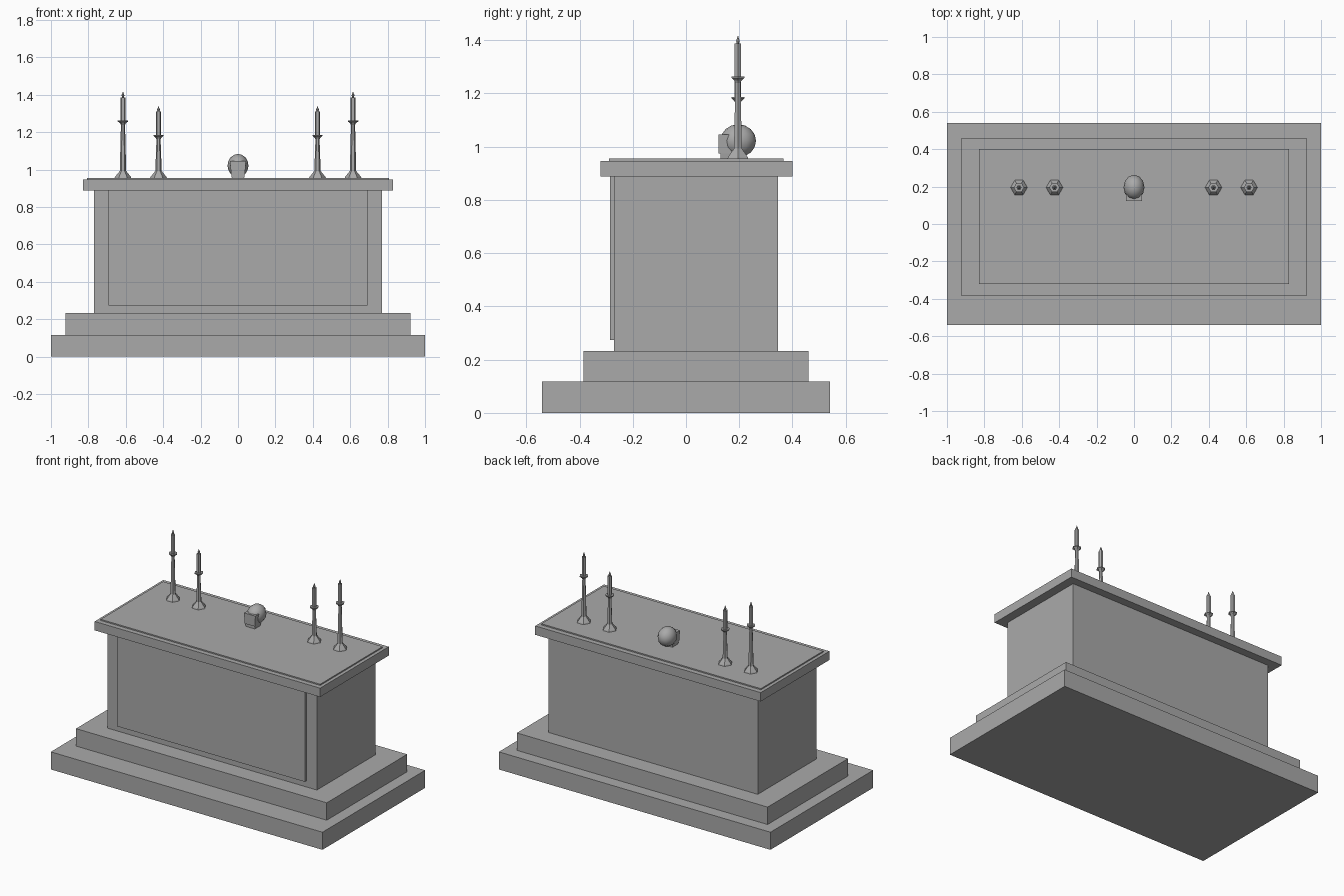
import bpy, bmesh, math
from mathutils import Matrix, Vector

cube = bpy.data.objects.get("Cube")
if cube:
    bpy.data.objects.remove(cube, do_unlink=True)

stone = bpy.data.materials.new("grey_stone")
stone.use_nodes = True
GREY = (0.4, 0.4, 0.4, 1.0)
stone.diffuse_color = GREY
stone.node_tree.nodes["Principled BSDF"].inputs["Base Color"].default_value = GREY


def finish(name, bm):
    bmesh.ops.recalc_face_normals(bm, faces=bm.faces)
    mesh = bpy.data.meshes.new(name)
    bm.to_mesh(mesh)
    bm.free()
    mesh.materials.append(stone)
    obj = bpy.data.objects.new(name, mesh)
    bpy.context.collection.objects.link(obj)
    return obj


def box(name, half_x, y0, y1, z0, z1, bottom_scale=1.0):
    """Box centred on x, optionally narrowed at the bottom."""
    bm = bmesh.new()
    bmesh.ops.create_cube(bm, size=1)
    for v in bm.verts:
        taper = bottom_scale if v.co.z < 0 else 1.0
        v.co = Vector((v.co.x * 2 * half_x * taper,
                       y0 if v.co.y < 0 else y1,
                       z0 if v.co.z < 0 else z1))
    return finish(name, bm)


def lathe(name, x, y, profile, sides=6):
    """Closed turned solid from (radius, height) pairs."""
    bm = bmesh.new()
    rings = [[bm.verts.new((x + r * math.cos(math.tau * i / sides),
                            y + r * math.sin(math.tau * i / sides), z))
              for i in range(sides)] for r, z in profile]
    for a, b in zip(rings, rings[1:]):
        for i in range(sides):
            j = (i + 1) % sides
            bm.faces.new((a[i], a[j], b[j], b[i]))
    bm.faces.new(rings[0])
    bm.faces.new(rings[-1])
    return finish(name, bm)


# Stepped platform and altar block
box("lower_step", 1.0, -0.54, 0.54, 0, 0.117)
box("upper_step", 0.923, -0.385, 0.46, 0.117, 0.233)
box("altar_body", 0.77, -0.27, 0.345, 0.233, 0.888)
box("front_panel", 0.692, -0.286, -0.27, 0.273, 0.888)
box("table_slab", 0.83, -0.322, 0.4, 0.888, 0.947)
box("table_cloth", 0.808, -0.29, 0.367, 0.947, 0.955)

# Candlesticks: a tall outer pair and a short inner pair
BASE, CANDLE_Y = 0.955, 0.195
for side, sign in (("left", 1), ("right", -1)):
    for size, x, pan in (("tall", 0.615, 1.26), ("short", 0.425, 1.183)):
        label = f"{size}_{side}"
        lathe(f"candlestick_{label}", sign * x, CANDLE_Y,
              [(0.045, BASE), (0.042, BASE + 0.007), (0.017, BASE + 0.038),
               (0.011, pan - 0.02), (0.015, pan - 0.012),
               (0.028, pan - 0.002), (0.028, pan + 0.003)])
        lathe(f"candle_{label}", sign * x, CANDLE_Y,
              [(0.014, pan), (0.014, pan + 0.127)])
        lathe(f"flame_{label}", sign * x, CANDLE_Y,
              [(0.004, pan + 0.125), (0.008, pan + 0.137), (0.001, pan + 0.156)])

# Skull: rounded cranium, face block and lower jaw
bm = bmesh.new()
bmesh.ops.create_uvsphere(bm, u_segments=12, v_segments=8, radius=1)
bm.transform(Matrix.Translation((0, 0.196, 1.022)) @ Matrix.Diagonal((0.056, 0.067, 0.062, 1)))
cranium = finish("skull_cranium", bm)
box("skull_face", 0.042, 0.123, 0.18, 0.975, 1.045, 0.88)
box("skull_jaw", 0.036, 0.13, 0.19, 0.955, 0.978, 0.92)

bpy.ops.object.select_all(action="DESELECT")
cranium.select_set(True)
bpy.context.view_layer.objects.active = cranium
bpy.ops.object.shade_smooth_by_angle(angle=math.radians(35))
